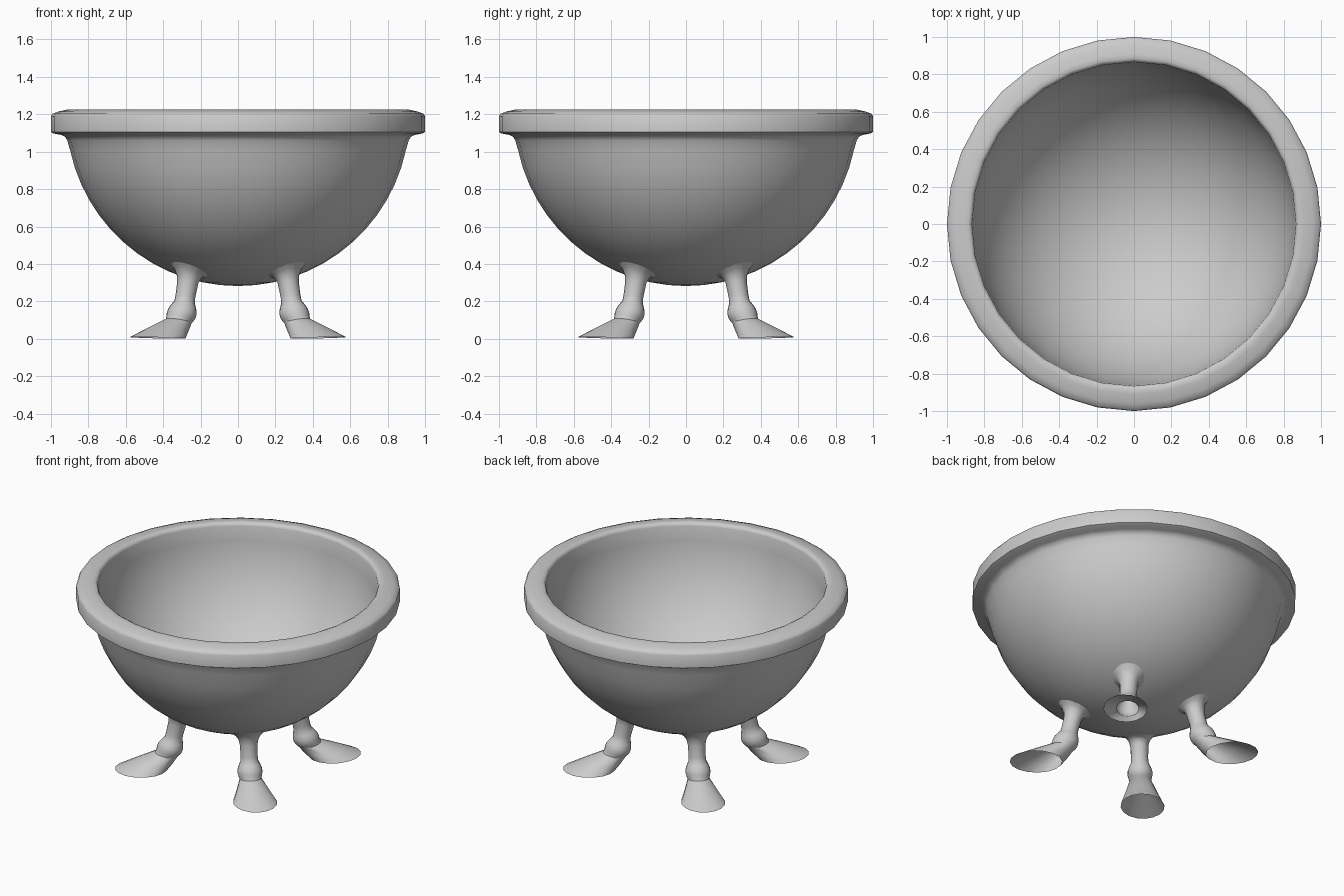
import bpy, bmesh
from math import sin, cos, pi, sqrt, radians

if "Cube" in bpy.data.objects:
    bpy.data.objects.remove(bpy.data.objects["Cube"])


def loft(name, rings, close_start=None, close_end=None):
    """Skin consecutive rings of points; optional pole points close the ends."""
    bm = bmesh.new()
    rows = [[bm.verts.new(p) for p in ring] for ring in rings]
    n = len(rows[0])
    for a, b in zip(rows, rows[1:]):
        for i in range(n):
            j = (i + 1) % n
            bm.faces.new((a[i], a[j], b[j], b[i]))
    for pole, row in ((close_start, rows[0]), (close_end, rows[-1])):
        if pole:
            v = bm.verts.new(pole)
            for i in range(n):
                bm.faces.new((v, row[i], row[(i + 1) % n]))
    bmesh.ops.recalc_face_normals(bm, faces=bm.faces[:])
    mesh = bpy.data.meshes.new(name)
    bm.to_mesh(mesh)
    bm.free()
    ob = bpy.data.objects.new(name, mesh)
    bpy.context.collection.objects.link(ob)
    bpy.ops.object.select_all(action='DESELECT')
    ob.select_set(True)
    bpy.context.view_layer.objects.active = ob
    bpy.ops.object.shade_smooth_by_angle(angle=radians(40))
    return ob


def circle(r, z, n=32):
    return [(r * cos(2 * pi * i / n), r * sin(2 * pi * i / n), z) for i in range(n)]


# Bowl: outer hemisphere, thick rounded rim, inner hemisphere
CZ, R_OUT, R_IN = 1.2, 0.918, 0.865
outer = [(R_OUT * sin(radians(a)), CZ - R_OUT * cos(radians(a)))
         for a in (6, 12, 18, 24, 30, 36, 42, 48, 54, 60, 66, 72, 78)]
rim = [(0.913, 1.06), (0.925, 1.08), (0.945, 1.09), (0.985, 1.097), (1.0, 1.105),
       (1.0, 1.19), (0.992, 1.203), (0.96, 1.215), (0.91, 1.226), (0.885, 1.227),
       (0.872, 1.22), (0.866, 1.205)]
inner = [(R_IN * sin(radians(a)), CZ - R_IN * cos(radians(a)))
         for a in range(84, 0, -6)]
loft("bowl", [circle(r, z) for r, z in outer + rim + inner],
     (0, 0, CZ - R_OUT), (0, 0, CZ - R_IN))

# Leg sections: radial centre, height, radial half, side half, slope
sections = [
    (0.368, 0.368, 0.100, 0.100, 0.44),
    (0.370, 0.352, 0.078, 0.078, 0.38),
    (0.374, 0.330, 0.063, 0.063, 0.25),
    (0.380, 0.300, 0.056, 0.056, 0.15),
    (0.398, 0.225, 0.053, 0.053, 0.15),
    (0.404, 0.195, 0.055, 0.055, 0.18),
    (0.411, 0.175, 0.066, 0.066, 0.20),
    (0.420, 0.150, 0.076, 0.076, 0.22),
    (0.428, 0.128, 0.078, 0.078, 0.22),
    (0.437, 0.108, 0.074, 0.073, 0.22),
    (0.448, 0.095, 0.071, 0.068, 0.20),
    (0.526, 0.050, 0.115, 0.100, 0.12),
    (0.608, 0.005, 0.162, 0.136, 0.03),
]


def leg_ring(section, heading, n=16):
    c, z, a, b, slope = section
    pts = []
    for i in range(n):
        t = 2 * pi * i / n
        dr, s = a * cos(t), b * sin(t)
        r = c + dr
        pts.append((r * cos(heading) - s * sin(heading),
                    r * sin(heading) + s * cos(heading), z + slope * dr))
    return pts


# Four legs on the diagonals, each with a hollow flared foot
for name, deg in (("back_right_leg", 45), ("back_left_leg", 135),
                  ("front_left_leg", 225), ("front_right_leg", 315)):
    loft(name, [leg_ring(s, radians(deg)) for s in sections])
